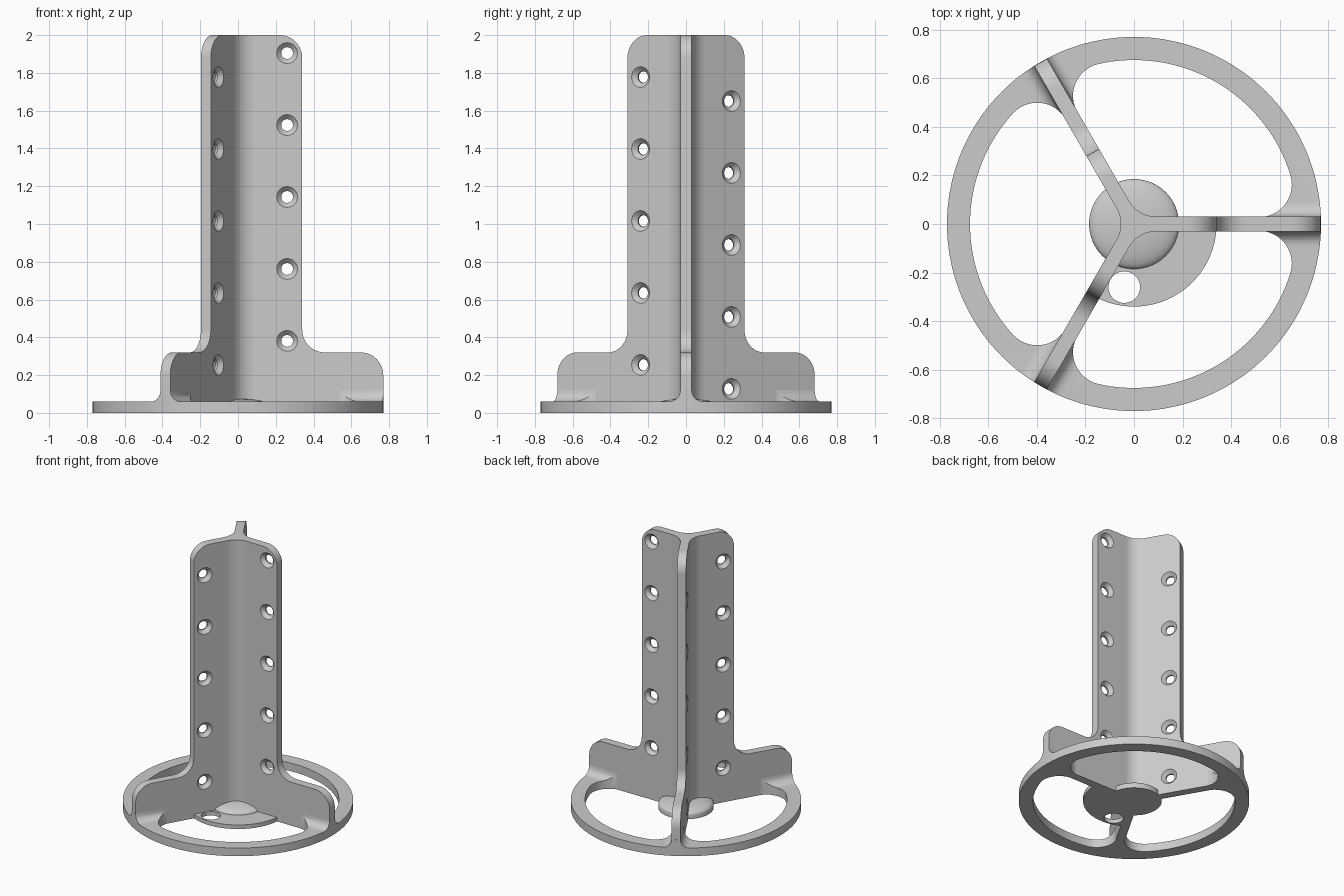
import bpy, bmesh
from math import cos, sin, pi, radians, atan2, sqrt
from mathutils import Matrix

cube = bpy.data.objects.get("Cube")
if cube:
    bpy.data.objects.remove(cube, do_unlink=True)

grey = bpy.data.materials.new("plain grey")
grey.use_nodes = True
COLOR = (0.6, 0.6, 0.6, 1)
grey.diffuse_color = COLOR
grey.node_tree.nodes["Principled BSDF"].inputs["Base Color"].default_value = COLOR

HALF = 0.03          # half thickness of a fin
RIM, INNER = 0.77, 0.675
POST = 0.34          # reach of the tall part of a fin
PLATE = 0.06         # rim height
PITCH = 0.381        # hole spacing
UPRIGHT = Matrix.Rotation(pi / 2, 4, 'X')
ALONG_X = Matrix(((0, 0, 1), (1, 0, 0), (0, 1, 0))).to_4x4()


def arc(cx, cy, r, a0, a1, n=12):
    angles = [radians(a0 + (a1 - a0) * i / n) for i in range(n + 1)]
    return [(cx + r * cos(a), cy + r * sin(a)) for a in angles]


def finish(bm, name):
    bmesh.ops.remove_doubles(bm, verts=bm.verts, dist=1e-5)
    bmesh.ops.recalc_face_normals(bm, faces=bm.faces)
    mesh = bpy.data.meshes.new(name)
    bm.to_mesh(mesh)
    bm.free()
    mesh.materials.append(grey)
    obj = bpy.data.objects.new(name, mesh)
    bpy.context.collection.objects.link(obj)
    return obj


def add_prism(bm, points, lo, hi, matrix=Matrix()):
    face = bm.faces.new([bm.verts.new((x, y, lo)) for x, y in points])
    new = bmesh.ops.extrude_face_region(bm, geom=[face])["geom"]
    top = [v for v in new if isinstance(v, bmesh.types.BMVert)]
    bmesh.ops.translate(bm, verts=top, vec=(0, 0, hi - lo))
    bmesh.ops.transform(bm, matrix=matrix, verts=list(set(face.verts) | set(top)))


def prism(name, points, lo, hi, matrix=Matrix()):
    bm = bmesh.new()
    add_prism(bm, points, lo, hi, matrix)
    return finish(bm, name)


def add_lathe(bm, profile, steps, matrix=Matrix()):
    verts = [bm.verts.new((r, 0, z)) for r, z in profile]
    edges = [bm.edges.new(p) for p in zip(verts, verts[1:])]
    before = set(bm.verts) - set(verts)
    bmesh.ops.spin(bm, geom=verts + edges, cent=(0, 0, 0), axis=(0, 0, 1),
                   angle=2 * pi, steps=steps)
    bmesh.ops.transform(bm, matrix=matrix, verts=[v for v in bm.verts if v not in before])


def boolean(obj, cutter, operation='DIFFERENCE'):
    mod = obj.modifiers.new(operation.title(), 'BOOLEAN')
    mod.operation, mod.object, mod.solver = operation, cutter, 'EXACT'
    bpy.context.view_layer.objects.active = obj
    bpy.ops.object.modifier_apply(modifier=mod.name)
    bpy.data.objects.remove(cutter, do_unlink=True)


def turn(k):
    return Matrix.Rotation(radians(120 * k), 4, 'Z')


# Base rim: disc plus flared roots, trimmed round, with three rounded windows
base = prism("base_rim", arc(0, 0, 0.8, 0, 357, 119), 0, PLATE)
flare = arc(HALF + 0.06, PLATE + 0.06, 0.06, 270, 180, 8)
section = [(0.09, 0.02)] + flare + [(-y, z) for y, z in reversed(flare)] + [(-0.09, 0.02)]
for k in range(3):
    boolean(base, prism("flare", section, 0.4, 0.79, turn(k) @ ALONG_X), 'UNION')
boolean(base, prism("trim", arc(0, 0, RIM, 0, 357.5, 143), -0.1, 0.3), 'INTERSECT')

CORNER, GAP = 0.135, HALF - 0.002
cy = GAP + CORNER
cx = sqrt((INNER - CORNER) ** 2 - cy ** 2)
lean = atan2(cy, cx) * 180 / pi
half = arc(cx, cy, CORNER, -90, lean) + arc(0, 0, INNER, lean, 60, 16)[1:]
mirror = [(x * cos(2 * pi / 3) + y * sin(2 * pi / 3),
           x * sin(2 * pi / 3) - y * cos(2 * pi / 3)) for x, y in reversed(half[:-1])]
start = GAP / sin(pi / 3)
window = [(start * cos(pi / 3), start * sin(pi / 3))] + half + mirror
for k in range(3):
    boolean(base, prism("window", window, -0.1, 0.4, turn(k)))

# Three fins with stepped, rounded outline and countersunk holes
END = RIM - 0.001
outline = ([(0, 0), (END, 0)] + arc(END - 0.12, 0.2, 0.12, 0, 90)
           + arc(POST + 0.12, 0.44, 0.12, 270, 180)
           + arc(POST - 0.12, 1.88, 0.12, 0, 90) + [(0, 2)])
hole = [(0, -0.032), (0.057, -0.032), (0.031, -0.006),
        (0.031, 0.006), (0.057, 0.032), (0, 0.032)]
parts = [base]
for k, first in enumerate((3, 1, 2)):
    fin = prism("fin_%d" % (k + 1), outline, -HALF, HALF, UPRIGHT)
    bm = bmesh.new()
    for i in range(5):
        z = PITCH * (first / 3 + i)
        add_lathe(bm, hole, 32, Matrix.Translation((0.26, 0, z)) @ UPRIGHT)
    boolean(fin, finish(bm, "hole_cutter"))
    fin.data.transform(turn(k))
    parts.append(fin)

# Core that rounds the inside corners between the fins
FILLET = 0.13
reach = (FILLET + HALF) / sin(pi / 3)
core = []
for k in range(3):
    a = 60 + 120 * k
    core += arc(reach * cos(radians(a)), reach * sin(radians(a)), FILLET, a + 210, a + 150)
parts.append(prism("core", core, 0, 2))

# Domed hub
bm = bmesh.new()
dome = [(0.185 * cos(t * pi / 20), 0.03 + 0.045 * sin(t * pi / 20)) for t in range(10)]
add_lathe(bm, [(0, 0), (0.185, 0)] + dome + [(0, 0.075)], 64)
parts.append(finish(bm, "hub_dome"))

# Sector plate with a round hole between two fins
sector = prism("sector_plate", [(0, 0)] + arc(0, 0, POST, 240, 360, 40), 0, 0.03)
boolean(sector, prism("plate_hole", arc(-0.04, -0.26, 0.065, 0, 350, 35), -0.1, 0.1))
parts.append(sector)

# Smooth shading with crisp edges
bpy.ops.object.select_all(action='DESELECT')
for obj in parts:
    obj.select_set(True)
bpy.context.view_layer.objects.active = base
bpy.ops.object.shade_smooth_by_angle(angle=radians(30))
